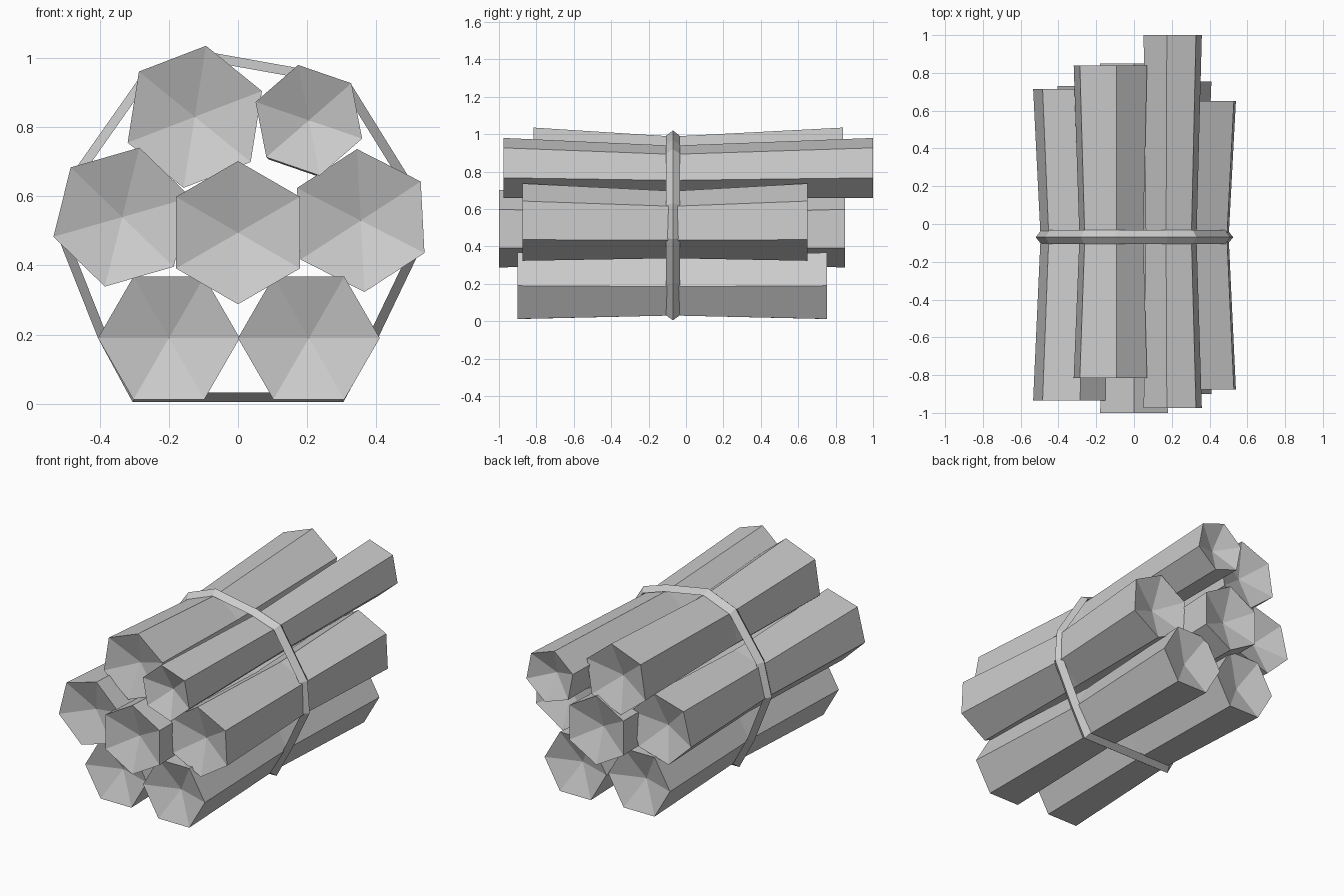
import bpy, bmesh
from math import cos, sin, radians

if "Cube" in bpy.data.objects:
    bpy.data.objects.remove(bpy.data.objects["Cube"])

grey = bpy.data.materials.new("plain grey")
grey.use_nodes = True
colour = (0.6, 0.6, 0.6, 1)
grey.diffuse_color = colour
grey.node_tree.nodes["Principled BSDF"].inputs["Base Color"].default_value = colour

TIE_Y = -0.07


def finish(name, bm):
    bmesh.ops.recalc_face_normals(bm, faces=bm.faces)
    mesh = bpy.data.meshes.new(name)
    bm.to_mesh(mesh)
    bm.free()
    mesh.materials.append(grey)
    bpy.context.collection.objects.link(bpy.data.objects.new(name, mesh))


def bridge(bm, a, b):
    for i in range(len(a)):
        j = (i + 1) % len(a)
        bm.faces.new((a[i], a[j], b[j], b[i]))


# Six-sided log, pinched inward at the tie, with a hollow cone in each end
def log(name, x, z, radius, turn, front, back, dent=0.07):
    bm = bmesh.new()
    sections = ((x, front, z, radius),
                (x * 0.96, TIE_Y, z * 0.975, radius * 0.87),
                (x, back, z, radius))
    rings = []
    for cx, cy, cz, r in sections:
        angles = [radians(turn + 60 * k) for k in range(6)]
        rings.append([bm.verts.new((cx + r * cos(a), cy, cz + r * sin(a))) for a in angles])
    bridge(bm, rings[0], rings[1])
    bridge(bm, rings[1], rings[2])
    for ring, y in ((rings[0], front + dent), (rings[2], back - dent)):
        tip = bm.verts.new((x, y, z))
        for i in range(6):
            bm.faces.new((ring[i], ring[(i + 1) % 6], tip))
    finish(name, bm)


log("bottom_left_log", 0.205, 0.19, 0.205, 0, -0.90, 0.755)
log("bottom_right_log", -0.20, 0.19, 0.205, 0, -0.87, 0.73)
log("middle_left_log", 0.355, 0.53, 0.207, 33, -0.875, 0.65)
log("centre_log", 0, 0.495, 0.207, 30, -1.0, 0.85)
log("middle_right_log", -0.335, 0.54, 0.207, 16, -0.935, 0.715)
log("top_left_log", 0.205, 0.82, 0.163, 41, -0.975, 1.0)
log("top_right_log", -0.125, 0.83, 0.208, 21, -0.815, 0.84)

# Ridged band wrapped round the middle of the bundle
outline = [(-0.1, 1.02), (0.18, 0.97), (0.33, 0.92), (0.51, 0.63), (0.525, 0.44),
           (0.405, 0.19), (0.305, 0.005), (-0.305, 0.005), (-0.405, 0.19),
           (-0.52, 0.48), (-0.47, 0.68), (-0.28, 0.95)]
bm = bmesh.new()
loops = []
for y, scale in ((-0.037, 0.945), (0, 1), (0.037, 0.945)):
    loops.append([bm.verts.new((x * scale, TIE_Y + y, 0.5 + (z - 0.5) * scale))
                  for x, z in outline])
for k in range(3):
    bridge(bm, loops[k], loops[(k + 1) % 3])
finish("tie_band", bm)
